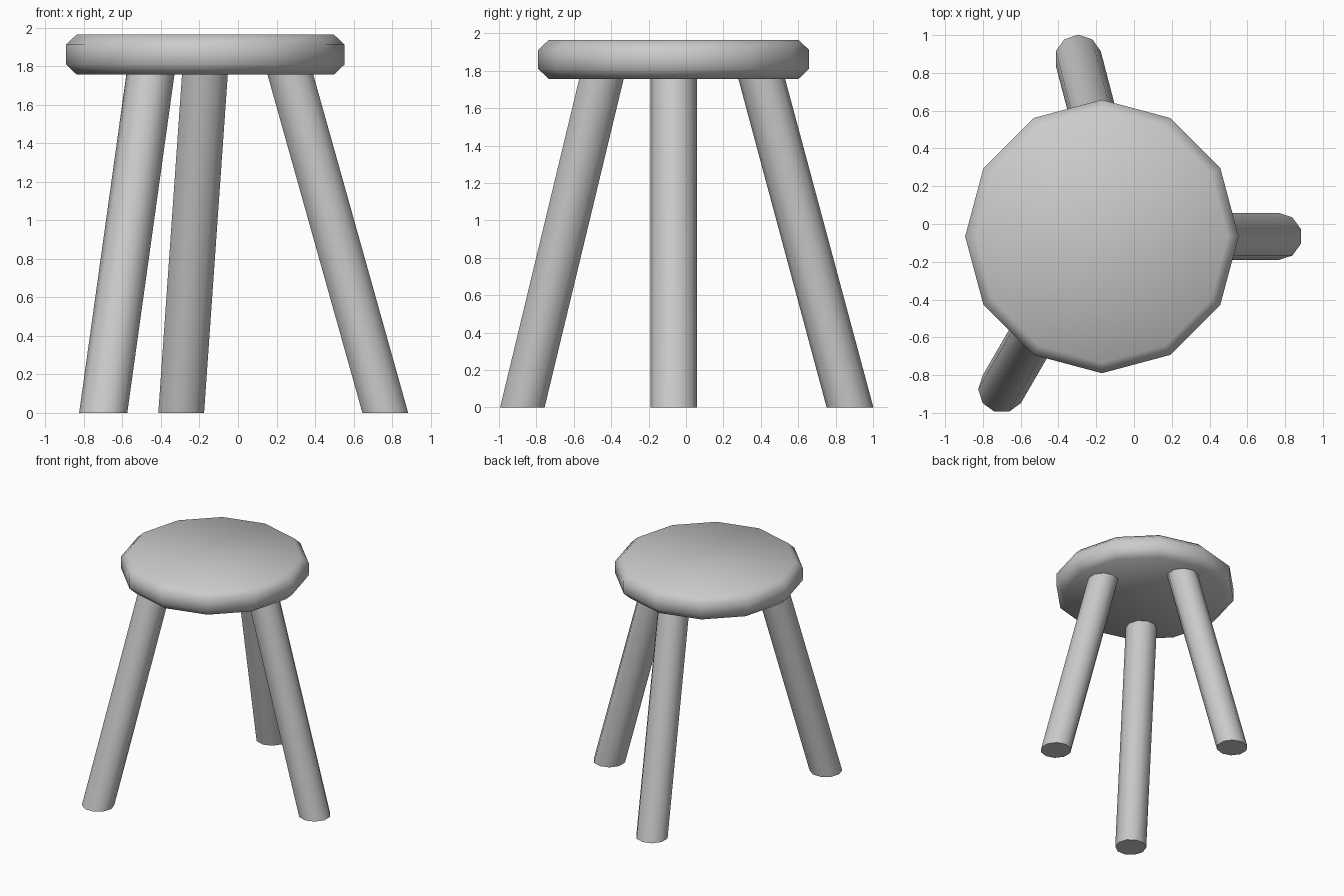
import bpy, bmesh, math
from mathutils import Matrix

if "Cube" in bpy.data.objects:
    bpy.data.objects.remove(bpy.data.objects["Cube"])


def finish(bm, name):
    mesh = bpy.data.meshes.new(name)
    bmesh.ops.recalc_face_normals(bm, faces=bm.faces)
    bm.to_mesh(mesh)
    bm.free()
    ob = bpy.data.objects.new(name, mesh)
    bpy.context.collection.objects.link(ob)
    bpy.ops.object.select_all(action='DESELECT')
    ob.select_set(True)
    bpy.context.view_layer.objects.active = ob
    bpy.ops.object.shade_smooth_by_angle(angle=math.radians(50))


# Seat: twelve-sided slab with chamfered rims
def seat(cx, cy, profile, sides=12):
    bm = bmesh.new()
    rings = [[bm.verts.new((cx + r * math.cos(math.tau * i / sides),
                            cy + r * math.sin(math.tau * i / sides), z))
              for i in range(sides)] for r, z in profile]
    for lo, hi in zip(rings, rings[1:]):
        for i in range(sides):
            j = (i + 1) % sides
            bm.faces.new((lo[i], lo[j], hi[j], hi[i]))
    bm.faces.new(rings[0][::-1])
    bm.faces.new(rings[-1])
    finish(bm, "seat")


# Leg: ten-sided cylinder slanted from a flat foot to the seat underside
def leg(name, foot, top, turn=0, r=0.125, z_top=1.757):
    h = 1.80
    bm = bmesh.new()
    bmesh.ops.create_cone(bm, cap_ends=True, segments=10, radius1=r, radius2=r, depth=h,
                          matrix=Matrix.Translation((0, 0, h / 2)) @ Matrix.Rotation(math.radians(turn), 4, 'Z')
                          @ Matrix.Rotation(math.radians(90), 4, 'Z') @ Matrix.Rotation(math.radians(18), 4, 'Z'))
    for v in bm.verts:
        t = v.co.z / z_top
        v.co.x += foot[0] + t * (top[0] - foot[0])
        v.co.y += foot[1] + t * (top[1] - foot[1])
    finish(bm, name)


seat(-0.17, -0.066, [(0.668, 1.757), (0.724, 1.81), (0.724, 1.912), (0.668, 1.965)])
leg("right_leg", (0.765, -0.066), (0.272, -0.066))
leg("back_leg", (-0.295, 0.877), (-0.172, 0.405))
leg("front_left_leg", (-0.70, -0.875), (-0.455, -0.452), turn=18)
